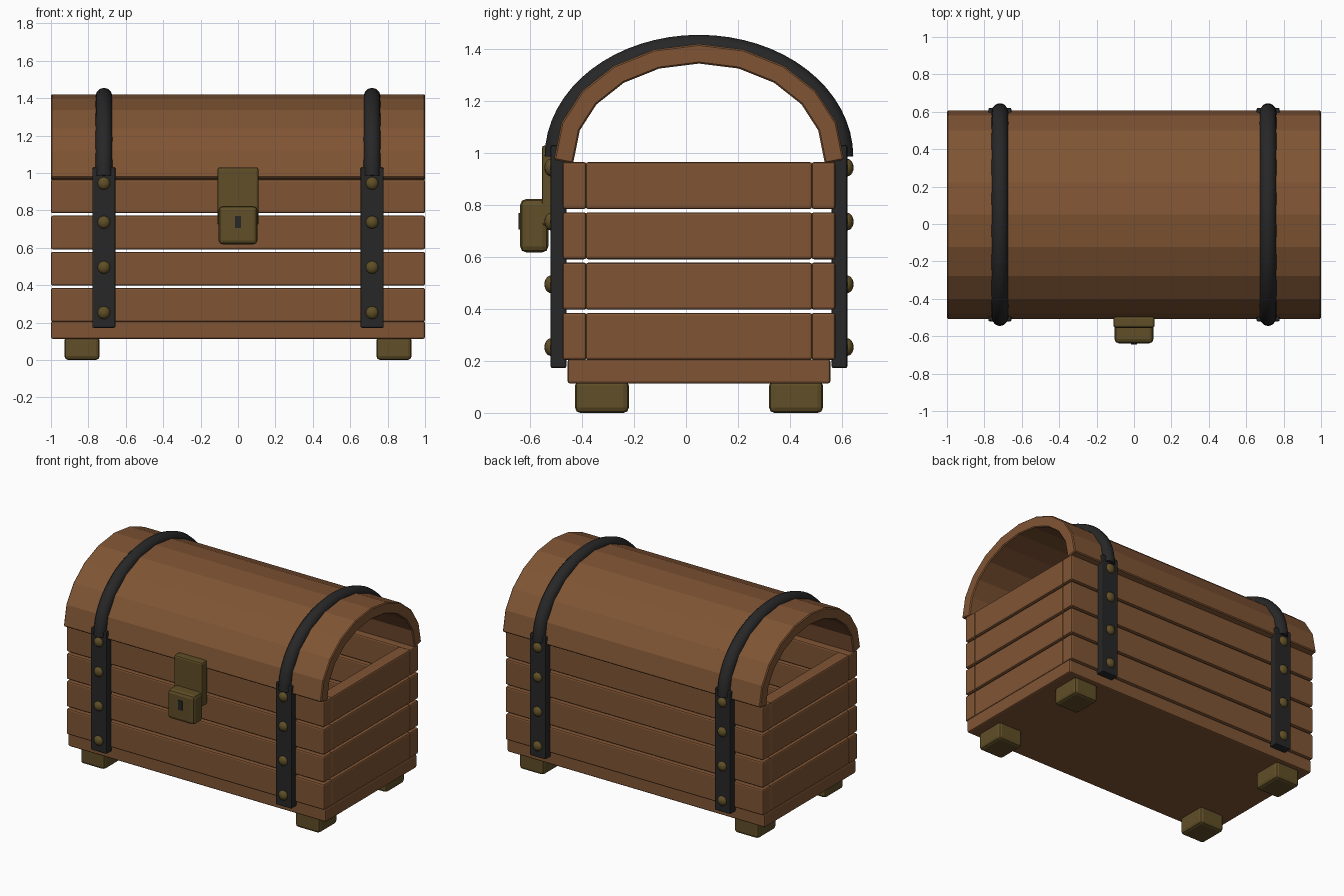
import bpy, math
from mathutils import Matrix, Vector

if "Cube" in bpy.data.objects:
    bpy.data.objects.remove(bpy.data.objects["Cube"])

CY = 0.05            # depth centre of the chest body


def material(name, rgb):
    m = bpy.data.materials.new(name)
    m.diffuse_color = (*rgb, 1)
    m.use_nodes = True
    m.node_tree.nodes["Principled BSDF"].inputs["Base Color"].default_value = m.diffuse_color
    return m


WOOD = material("brown wood", (0.215, 0.09, 0.034))
IRON = material("black iron", (0.02, 0.02, 0.021))
BRASS = material("dull brass", (0.115, 0.077, 0.02))


def box(name, lo, hi, mat, bevel=0.01, segments=2):
    """Bevelled box between two corners."""
    lo, hi = Vector(lo), Vector(hi)
    bpy.ops.mesh.primitive_cube_add(size=1, location=(lo + hi) / 2)
    ob = bpy.context.object
    ob.name = name
    ob.data.transform(Matrix.Diagonal((*(hi - lo), 1)))
    ob.data.materials.append(mat)
    if bevel:
        mod = ob.modifiers.new("bevel", 'BEVEL')
        mod.width, mod.segments = bevel, segments
    return ob


def side_box(name, s, x0, x1, d0, d1, z0, z1, mat, bevel=0.01):
    """Box at distance d0..d1 from the body centre, on front (-1) or back (1)."""
    ys = sorted((CY + s * d0, CY + s * d1))
    return box(name, (x0, ys[0], z0), (x1, ys[1], z1), mat, bevel)


# floor slab
box("floor", (-1, CY - 0.506, 0.113), (1, CY + 0.506, 0.206), WOOD)

# wall boards with gaps, four rows
for i in range(4):
    z0 = 0.204 + 0.1935 * i
    z1 = z0 + 0.181
    for s, label in ((-1, "front"), (1, "back")):
        side_box(f"{label}_board_{i}", s, -1, 1, 0.433, 0.525, z0, z1, WOOD)
    for s, label in ((-1, "left"), (1, "right")):
        xs = sorted((s * 0.91, s * 0.999))
        box(f"{label}_board_{i}", (xs[0], CY - 0.436, z0), (xs[1], CY + 0.436, z1), WOOD)

# feet
for sx in (-1, 1):
    for sy in (-1, 1):
        xs = sorted((sx * 0.74, sx * 0.928))
        side_box("foot", sy, *xs, 0.27, 0.477, 0, 0.125, BRASS, 0.02)

# lid planks laid along a half ellipse
A, B, Z0, T, N = 0.557, 0.44, 0.98, 0.075, 10


def lid_point(k):
    t = math.pi * k / N
    return Vector((0, CY - A * math.cos(t), Z0 + B * math.sin(t)))


for k in range(N):
    p, q = lid_point(k), lid_point(k + 1)
    d = q - p
    half = d.length / 2 + 0.006
    ob = box(f"lid_plank_{k}", (-1, -half, -T), (1, half, 0), WOOD, 0.006, 1)
    ob.data.transform(Matrix.Translation((0, 0, -T / 2)))
    ob.location = (p + q) / 2
    ob.rotation_euler.x = math.atan2(d.z, d.y)

# iron straps: upright bars, rivets and a round hoop over the lid
for sx in (-1, 1):
    x = sx * 0.717
    for s, label in ((-1, "front"), (1, "back")):
        side_box(f"{label}_strap", s, x - 0.062, x + 0.062, 0.51, 0.571, 0.172, 1.03, IRON, 0.008)
        for z in (0.253, 0.495, 0.736, 0.944):
            bpy.ops.mesh.primitive_uv_sphere_add(
                segments=16, ring_count=10, radius=1, location=(x, CY + s * 0.57, z))
            ob = bpy.context.object
            ob.name = f"{label}_rivet"
            ob.data.transform(Matrix.Diagonal((0.034, 0.025, 0.034, 1)))
            ob.data.materials.append(BRASS)
            bpy.ops.object.shade_smooth()

    cu = bpy.data.curves.new("lid_hoop", 'CURVE')
    cu.dimensions = '3D'
    cu.bevel_depth, cu.bevel_resolution = 0.045, 4
    cu.use_fill_caps = True
    n = 32
    sp = cu.splines.new('POLY')
    sp.points.add(n)
    for i, pt in enumerate(sp.points):
        t = math.pi * i / n
        pt.co = (x, CY - 0.549 * math.cos(t), 0.985 + 0.425 * math.sin(t), 1)
    sp.use_smooth = True
    cu.materials.append(IRON)
    bpy.context.collection.objects.link(bpy.data.objects.new("lid_hoop", cu))

# hasp, lock body and keyhole
box("hasp_plate", (-0.11, -0.555, 0.72), (0.11, -0.495, 1.03), BRASS, 0.012)
box("lock_body", (-0.104, -0.638, 0.618), (0.104, -0.53, 0.823), BRASS, 0.022)
box("keyhole", (-0.015, -0.645, 0.705), (0.015, -0.636, 0.77), IRON, 0)
